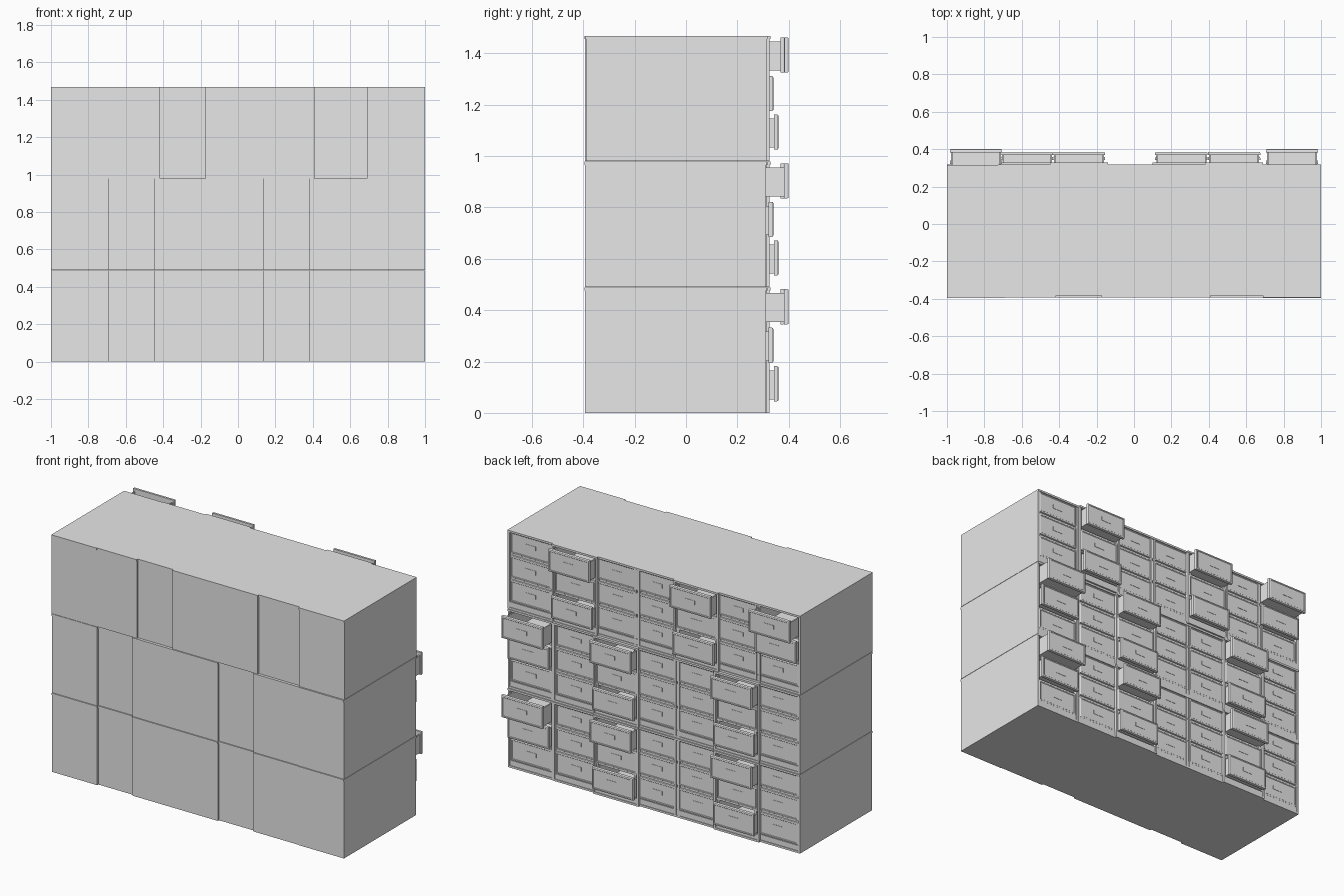
import bpy
import bmesh
from mathutils import Vector

cube = bpy.data.objects.get("Cube")
if cube:
    bpy.data.objects.remove(cube, do_unlink=True)

# One painted-metal colour for everything
grey = bpy.data.materials.new("pale grey")
grey.use_nodes = True
colour = (0.8, 0.8, 0.8, 1)
grey.diffuse_color = colour
grey.node_tree.nodes["Principled BSDF"].inputs["Base Color"].default_value = colour

WIDTH, DEPTH, HEIGHT = 0.31, 0.705, 0.488
WALL = 0.012
PITCH = 0.15         # drawer spacing
PLINTH = 0.045
FRONT_W, FRONT_H = 0.28, 0.137


def add_box(bm, low, high):
    """Box between two corners; returns its faces."""
    low, high = Vector(low), Vector(high)
    verts = bmesh.ops.create_cube(bm, size=1)["verts"]
    for v in verts:
        v.co = Vector(a + (b - a) * (c + 0.5) for a, b, c in zip(low, high, v.co))
    return list({f for v in verts for f in v.link_faces})


def finish(bm, name):
    mesh = bpy.data.meshes.new(name)
    bm.to_mesh(mesh)
    bm.free()
    mesh.materials.append(grey)
    return mesh


def make_case():
    """Open-faced shell: origin at the lower middle of the open side."""
    bm = bmesh.new()
    w = WIDTH / 2
    for s in (-1, 1):
        a, b = sorted((s * w, s * (w - WALL)))
        add_box(bm, (a, -DEPTH, 0), (b, 0, HEIGHT))
    add_box(bm, (-w, -DEPTH, 0), (w, -DEPTH + WALL, HEIGHT))
    add_box(bm, (-w, -DEPTH, 0), (w, 0, WALL))
    add_box(bm, (-w, -DEPTH - 0.003, HEIGHT - WALL), (w, 0.003, HEIGHT))
    # plinth and rails between the drawers
    add_box(bm, (-w, -0.03, 0), (w, -0.004, PLINTH))
    for i in (1, 2):
        z = PLINTH + i * PITCH
        add_box(bm, (-w, -DEPTH + WALL, z - 0.012), (w, -0.012, z - 0.002))
    return finish(bm, "cabinet_case")


def make_drawer():
    """Open-topped tray with a bevelled front panel facing +y."""
    bm = bmesh.new()
    w, t = FRONT_W / 2, 0.018
    faces = add_box(bm, (-w, -t, 0), (w, 0, FRONT_H))
    face = max(faces, key=lambda f: f.calc_center_median().y)
    bmesh.ops.bevel(bm, geom=list(face.edges), offset=0.006, segments=2,
                    affect="EDGES", profile=0.5)
    # sunken panel on the front
    bm.faces.ensure_lookup_table()
    face = max(bm.faces, key=lambda f: f.calc_center_median().y)
    bmesh.ops.inset_region(bm, faces=[face], thickness=0.006, depth=0)
    bmesh.ops.inset_region(bm, faces=[face], thickness=0.003, depth=-0.002)
    # label plate
    add_box(bm, (-0.035, -0.004, 0.06), (0.035, 0, 0.085))
    # tray
    tw, back, top = w - 0.006, -0.6, FRONT_H - 0.016
    add_box(bm, (-tw, back, 0.008), (tw, -t, 0.016))
    add_box(bm, (-tw, back, 0.008), (tw, back + 0.008, top))
    for s in (-1, 1):
        a, b = sorted((s * tw, s * (tw - 0.008)))
        add_box(bm, (a, back, 0.008), (b, -t, top))
    return finish(bm, "drawer")


case_mesh, drawer_mesh = make_case(), make_drawer()


def place(mesh, name, location):
    obj = bpy.data.objects.new(name, mesh)
    obj.location = location
    bpy.context.collection.objects.link(obj)


# Column centres, from the model's left to its right
columns = [0.845, 0.535, 0.253, -0.02, -0.295, -0.573, -0.845]
# How each kind stands: open-side y, and pull of the top, middle, low drawer
kinds = {
    "end": (0.312, (0.088, 0.028, -0.004)),
    "plain": (0.315, (-0.004, -0.004, -0.004)),
    "forward": (0.326, (0.06, -0.004, 0.034)),
}
tiers = [
    ("bottom", 0, "end plain forward plain plain forward plain"),
    ("middle", 0.49, "end plain forward plain plain forward plain"),
    ("top", 0.98, "plain forward plain plain forward plain end"),
]

for tier, z, row in tiers:
    for number, (x, kind) in enumerate(zip(columns, row.split()), 1):
        y, pulls = kinds[kind]
        place(case_mesh, f"{tier}_cabinet_{number}", (x, y, z))
        for i, pull in enumerate(pulls):
            dz = PLINTH + (2 - i) * PITCH
            place(drawer_mesh, f"{tier}_drawer_{number}_{i + 1}", (x, y + pull, z + dz))
